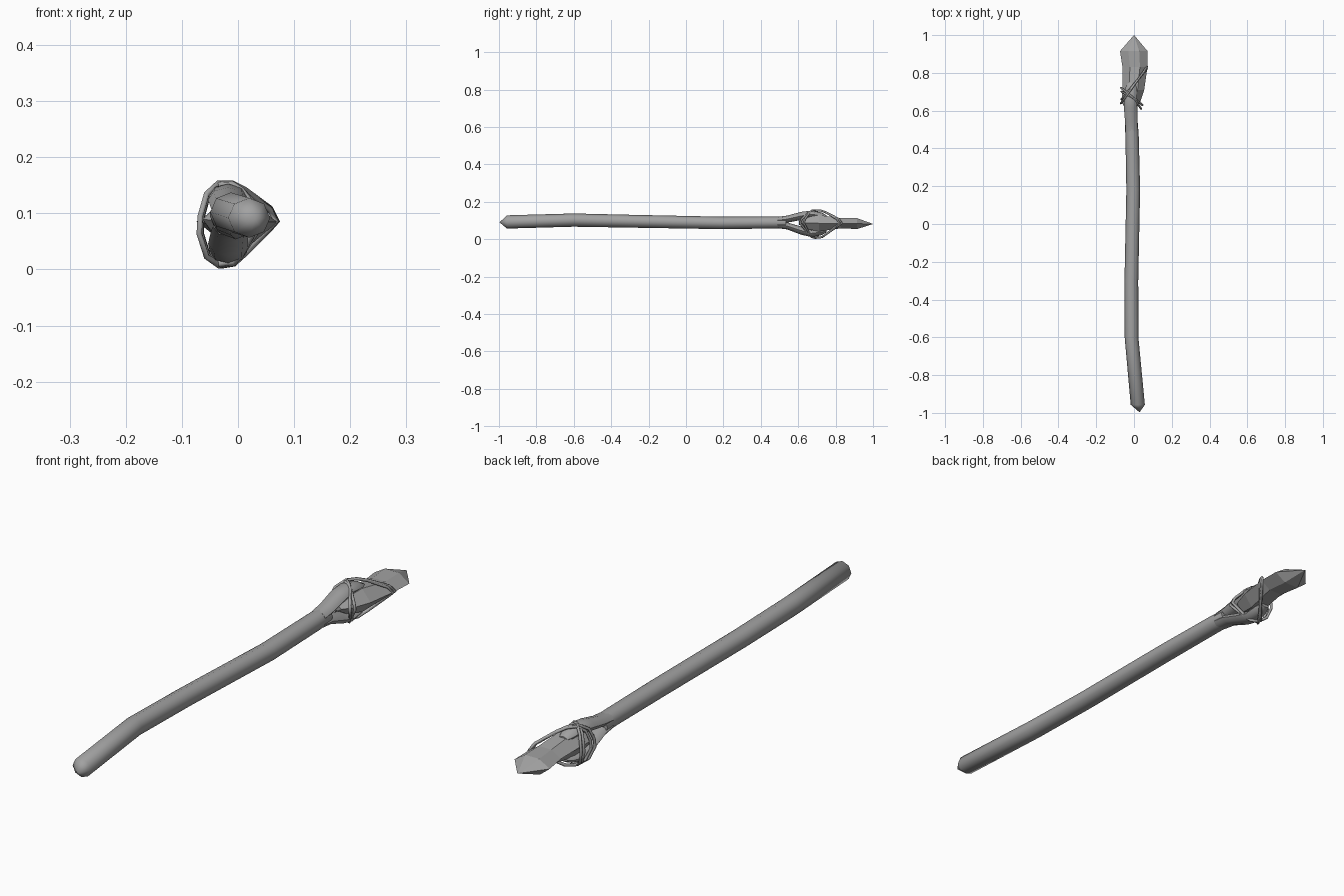
import bpy, bmesh, math

if "Cube" in bpy.data.objects:
    bpy.data.objects.remove(bpy.data.objects["Cube"])

# Dark grey shared by all parts
grey = bpy.data.materials.new("dark_grey")
grey.diffuse_color = (0.36, 0.36, 0.36, 1)
grey.use_nodes = True
grey.node_tree.nodes["Principled BSDF"].inputs["Base Color"].default_value = grey.diffuse_color


def loft(name, stations, section, smooth=True):
    """Skin a section (unit x, z points) along y stations (x, y, z, rx, rz)."""
    bm = bmesh.new()
    rings = [[bm.verts.new((x + u * rx, y, z + w * rz)) for u, w in section]
             for x, y, z, rx, rz in stations]
    n = len(section)
    for a, b in zip(rings, rings[1:]):
        for i in range(n):
            bm.faces.new((a[i], a[(i + 1) % n], b[(i + 1) % n], b[i]))
    bm.faces.new(rings[0])
    bm.faces.new(rings[-1][::-1])
    bmesh.ops.remove_doubles(bm, verts=bm.verts, dist=0.002)
    bmesh.ops.recalc_face_normals(bm, faces=bm.faces)
    me = bpy.data.meshes.new(name)
    bm.to_mesh(me)
    bm.free()
    me.materials.append(grey)
    ob = bpy.data.objects.new(name, me)
    bpy.context.collection.objects.link(ob)
    if smooth:
        bpy.ops.object.select_all(action='DESELECT')
        ob.select_set(True)
        bpy.context.view_layer.objects.active = ob
        bpy.ops.object.shade_smooth_by_angle(angle=math.radians(50))
    return ob


def cord(name, points, radius=0.0055):
    """Closed binding loop with a thin low-poly section."""
    cu = bpy.data.curves.new(name, 'CURVE')
    cu.dimensions = '3D'
    cu.bevel_depth = radius
    cu.bevel_resolution = 1
    cu.materials.append(grey)
    sp = cu.splines.new('POLY')
    sp.points.add(len(points) - 1)
    for p, co in zip(sp.points, points):
        p.co = (*co, 1)
    sp.use_cyclic_u = True
    ob = bpy.data.objects.new(name, cu)
    bpy.context.collection.objects.link(ob)
    bpy.ops.object.select_all(action='DESELECT')
    ob.select_set(True)
    bpy.context.view_layer.objects.active = ob
    bpy.ops.object.convert(target='MESH')


octagon = [(math.cos(math.tau * i / 8) * 1.04, math.sin(math.tau * i / 8) * 1.04)
           for i in range(8)]

# Bent wooden shaft with a blunt pointed butt
loft("shaft", [
    (0.030, -0.997, 0.090, 0.0005, 0.0005),
    (0.020, -0.957, 0.092, 0.036, 0.034),
    (-0.013, -0.600, 0.102, 0.035, 0.034),
    (-0.014, -0.300, 0.096, 0.035, 0.033),
    (-0.004, 0.180, 0.087, 0.035, 0.032),
    (-0.010, 0.460, 0.089, 0.034, 0.031),
    (-0.014, 0.535, 0.089, 0.033, 0.031)], octagon)

# Split end of the shaft gripping the stone above and below
for side, label in ((1, "upper_prong"), (-1, "lower_prong")):
    loft(label, [
        (-0.012, 0.490, 0.089 + side * 0.012, 0.031, 0.018),
        (-0.014, 0.540, 0.089 + side * 0.018, 0.032, 0.018),
        (-0.018, 0.615, 0.085 + side * 0.039, 0.034, 0.021),
        (-0.017, 0.670, 0.082 + side * 0.051, 0.032, 0.019),
        (-0.015, 0.725, 0.082 + side * 0.044, 0.028, 0.016),
        (-0.014, 0.750, 0.082 + side * 0.038, 0.017, 0.008)], octagon)

# Chipped stone point
flake = [(1, 0), (0.4, 1), (-0.4, 1), (-1, 0.1), (-0.45, -1), (0.4, -1)]
loft("stone_point", [
    (-0.018, 0.605, 0.087, 0.025, 0.010),
    (-0.016, 0.640, 0.086, 0.047, 0.030),
    (-0.004, 0.710, 0.085, 0.058, 0.044),
    (0.005, 0.830, 0.085, 0.066, 0.027),
    (-0.001, 0.915, 0.083, 0.073, 0.029),
    (0.000, 1.000, 0.081, 0.001, 0.0005)], flake, smooth=False)

# Cord wraps: outline in x/z, leaned along y
outline = [(0.070, 0.086), (0.058, 0.108), (0.012, 0.142), (-0.012, 0.154), (-0.034, 0.154),
           (-0.056, 0.134), (-0.067, 0.095), (-0.069, 0.064), (-0.056, 0.023),
           (-0.032, 0.006), (-0.008, 0.010), (0.014, 0.030), (0.056, 0.072)]


def wrap(name, left_y, right_y, scale=1.0, squeeze=1.0):
    pts = []
    for x, z in outline:
        t = (x + 0.068) / 0.137
        px = x * scale if x < 0 else x * squeeze
        pts.append((px, left_y + (right_y - left_y) * t, 0.081 + (z - 0.081) * scale))
    cord(name, pts)


wrap("long_wrap_outer", 0.640, 0.832)
wrap("long_wrap_inner", 0.660, 0.820, 0.97, 0.97)
wrap("cross_wrap_outer", 0.720, 0.610, 0.99, 0.55)
wrap("cross_wrap_inner", 0.700, 0.630, 0.96, 0.65)
